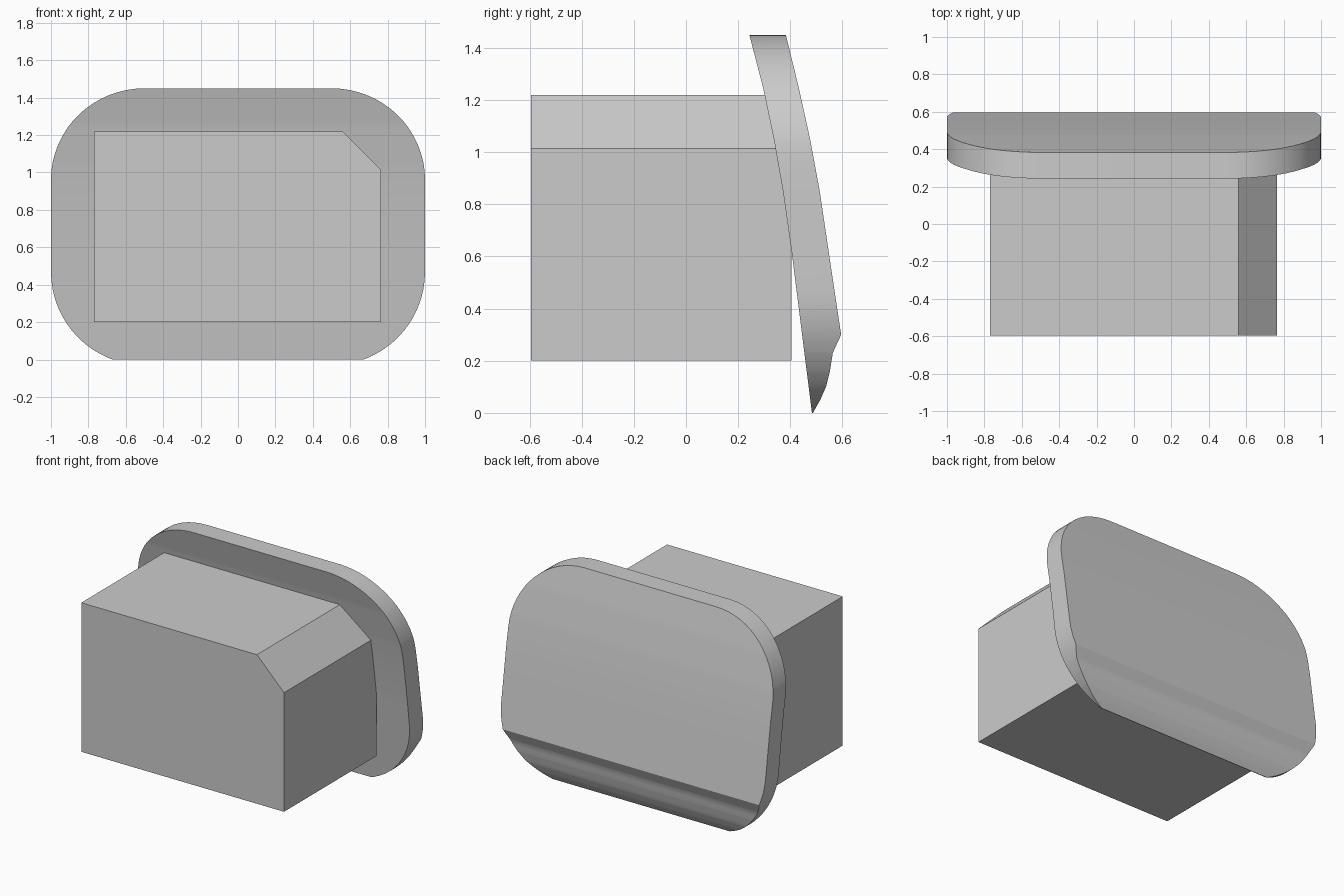
import bpy, math

cube = bpy.data.objects.get("Cube")
if cube:
    bpy.data.objects.remove(cube, do_unlink=True)

grey = bpy.data.materials.new("plain grey")
grey.use_nodes = True
grey.diffuse_color = (0.6, 0.6, 0.6, 1)
grey.node_tree.nodes["Principled BSDF"].inputs["Base Color"].default_value = (0.6, 0.6, 0.6, 1)


def make(name, verts, faces):
    mesh = bpy.data.meshes.new(name)
    mesh.from_pydata(verts, [], faces)
    mesh.validate()
    mesh.materials.append(grey)
    obj = bpy.data.objects.new(name, mesh)
    bpy.context.collection.objects.link(obj)
    return obj


def lerp(profile, z):
    for (z0, y0), (z1, y1) in zip(profile, profile[1:]):
        if z <= z1:
            return y0 + (y1 - y0) * (z - z0) / (z1 - z0)
    return profile[-1][1]


# Block with one bevelled top corner
section = [(-0.77, 0.2), (0.765, 0.2), (0.765, 1.015), (0.56, 1.22), (-0.77, 1.22)]
n = len(section)
verts = [(x, y, z) for y in (-0.595, 0.405) for x, z in section]
faces = [tuple(range(n)), tuple(reversed(range(n, 2 * n)))]
faces += [(i, i + n, (i + 1) % n + n, (i + 1) % n) for i in range(n)]
make("block", verts, faces)

# Curved face plate: depth profiles as (height, y)
front = [(0, 0.483), (0.62, 0.405), (0.85, 0.372), (1.05, 0.337), (1.25, 0.295), (1.45, 0.243)]
back = [(0, 0.487), (0.05, 0.515), (0.1, 0.537), (0.16, 0.552), (0.23, 0.563), (0.3, 0.595),
        (0.6, 0.55), (0.85, 0.513), (1.05, 0.476), (1.25, 0.432), (1.45, 0.383)]
RADIUS, LOW, HIGH, TOP = 0.5, 0.47, 0.96, 1.45


def half_width(z):
    d = LOW - z if z < LOW else max(0, z - HIGH) * RADIUS / (TOP - HIGH)
    return 0.5 + math.sqrt(max(0, RADIUS ** 2 - d * d))


# Row heights follow the rounded corners and the depth profiles
heights = {z for z, y in front + back} | {LOW, HIGH}
for i in range(1, 16):
    a = math.pi / 2 * i / 16
    heights.add(HIGH + (TOP - HIGH) * math.sin(a))
    heights.add(max(0, LOW - RADIUS * math.sin(a)))
rows = []
for z in sorted(heights):
    if not rows or z - rows[-1] > 0.002:
        rows.append(z)
rows[-1] = TOP

verts, faces = [], []
for z in rows:
    w, f, b = half_width(z), lerp(front, z), lerp(back, z)
    verts += [(-w, f, z), (w, f, z), (w, b, z), (-w, b, z)]
for r in range(len(rows) - 1):
    k = 4 * r
    faces += [(k + i, k + (i + 1) % 4, k + 4 + (i + 1) % 4, k + 4 + i) for i in range(4)]
last = 4 * (len(rows) - 1)
faces += [(3, 2, 1, 0), (last, last + 1, last + 2, last + 3)]
plate = make("face_plate", verts, faces)

bpy.ops.object.select_all(action="DESELECT")
plate.select_set(True)
bpy.context.view_layer.objects.active = plate
bpy.ops.object.shade_smooth_by_angle(angle=math.radians(25))
